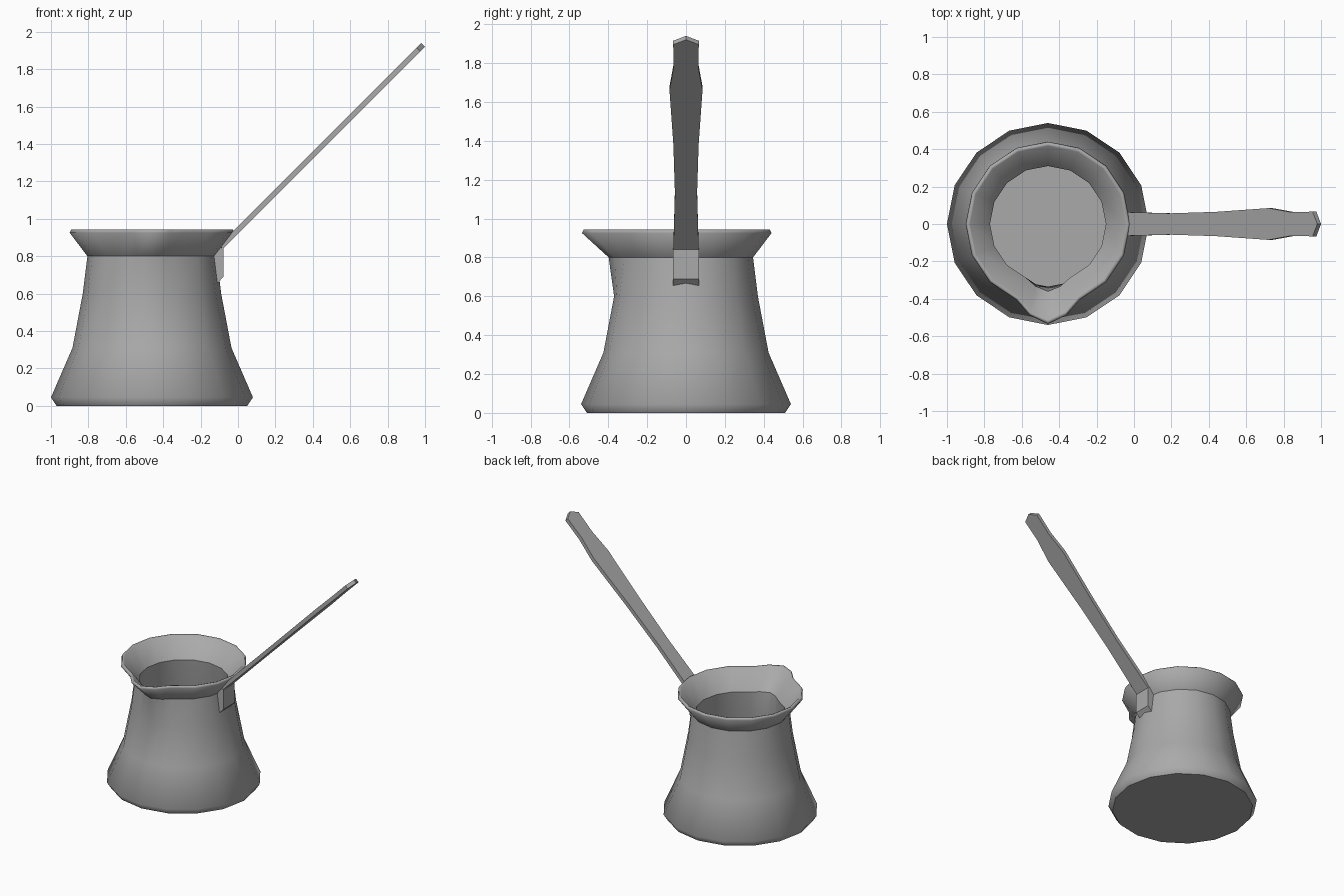
import bpy, bmesh, math

if "Cube" in bpy.data.objects:
    bpy.data.objects.remove(bpy.data.objects["Cube"])

# One plain metal grey for everything
metal = bpy.data.materials.new("grey_metal")
metal.use_nodes = True
GREY = (0.4, 0.4, 0.4, 1)
metal.diffuse_color = GREY
metal.node_tree.nodes["Principled BSDF"].inputs["Base Color"].default_value = GREY


def finish(name, bm, smooth_angle=None):
    bmesh.ops.recalc_face_normals(bm, faces=bm.faces)
    mesh = bpy.data.meshes.new(name)
    bm.to_mesh(mesh)
    bm.free()
    mesh.materials.append(metal)
    obj = bpy.data.objects.new(name, mesh)
    bpy.context.collection.objects.link(obj)
    if smooth_angle is not None:
        bpy.ops.object.select_all(action='DESELECT')
        obj.select_set(True)
        bpy.context.view_layer.objects.active = obj
        bpy.ops.object.shade_smooth_by_angle(angle=math.radians(smooth_angle))
    return obj


# Pot: sixteen-sided turned shell, pulled out at the front into a spout
CENTRE_X = -0.46
STEP = math.tau / 16
FRONT = -math.pi / 2
# radius, height, spout pull, crease
profile = [
    (0.51, 0.0, 0, True),
    (0.54, 0.045, 0, False),
    (0.425, 0.31, 0, False),
    (0.37, 0.6, 0, False),
    (0.345, 0.8, 0.053, True),
    (0.44, 0.925, 0.095, False),
    (0.432, 0.943, 0.095, False),
    (0.417, 0.938, 0.095, False),
    (0.31, 0.8, 0.05, True),
    (0.335, 0.6, 0, False),
    (0.39, 0.31, 0, False),
    (0.5, 0.04, 0, True),
]
offsets = sorted([i * STEP for i in range(-7, 9)] + [-STEP / 2, STEP / 2])


def pot_point(radius, z, pull, off):
    if off == 0:
        radius += pull
    elif abs(off) < STEP * 0.9:
        radius = radius * math.cos(STEP / 2) + 0.7 * pull
    a = FRONT + off
    return (CENTRE_X + radius * math.cos(a), radius * math.sin(a), z)


bm = bmesh.new()
rings = [[bm.verts.new(pot_point(r, z, pull, o)) for o in offsets]
         for r, z, pull, crease in profile]
n = len(offsets)
for low, high in zip(rings, rings[1:]):
    for i in range(n):
        j = (i + 1) % n
        bm.faces.new((low[i], low[j], high[j], high[i]))
bm.faces.new(rings[0])
bm.faces.new(rings[-1])
for f in bm.faces:
    f.smooth = True
for ring, (r, z, pull, crease) in zip(rings, profile):
    if crease:
        for i in range(n):
            bm.edges.get((ring[i], ring[(i + 1) % n])).smooth = False
finish("pot_body", bm)

# Handle: flat bar rising at 45 degrees, swelling near its pointed end
HALF = 0.01
stations = [(-0.09, 0.065), (0.2, 0.057), (0.45, 0.065), (0.73, 0.085),
            (0.85, 0.063), (0.965, 0.066)]
outline = [(x, w) for x, w in stations] + [(0.99, 0)]
outline += [(x, -w) for x, w in reversed(stations)]
bm = bmesh.new()
top = [bm.verts.new((x - HALF, y, x + 0.94 + HALF)) for x, y in outline]
under = [bm.verts.new((x + HALF, y, x + 0.94 - HALF)) for x, y in outline]
m = len(outline)
for i in range(m):
    j = (i + 1) % m
    bm.faces.new((top[i], top[j], under[j], under[i]))
last = m - 1
for side in (top, under):
    for i in range(len(stations) - 1):
        bm.faces.new((side[i], side[i + 1], side[last - i - 1], side[last - i]))
    k = len(stations)
    bm.faces.new((side[k - 1], side[k], side[k + 1]))
finish("handle", bm, 30)

# Bracket: plate fixing the handle to the neck
section = [(-0.13, 0.80), (-0.1, 0.85), (-0.077, 0.84), (-0.077, 0.69),
           (-0.115, 0.65), (-0.13, 0.66)]
bm = bmesh.new()
sides = [[bm.verts.new((x, y, z)) for x, z in section] for y in (-0.067, 0.067)]
for s in sides:
    bm.faces.new(s)
for i in range(len(section)):
    j = (i + 1) % len(section)
    bm.faces.new((sides[0][i], sides[0][j], sides[1][j], sides[1][i]))
finish("handle_bracket", bm, 30)
